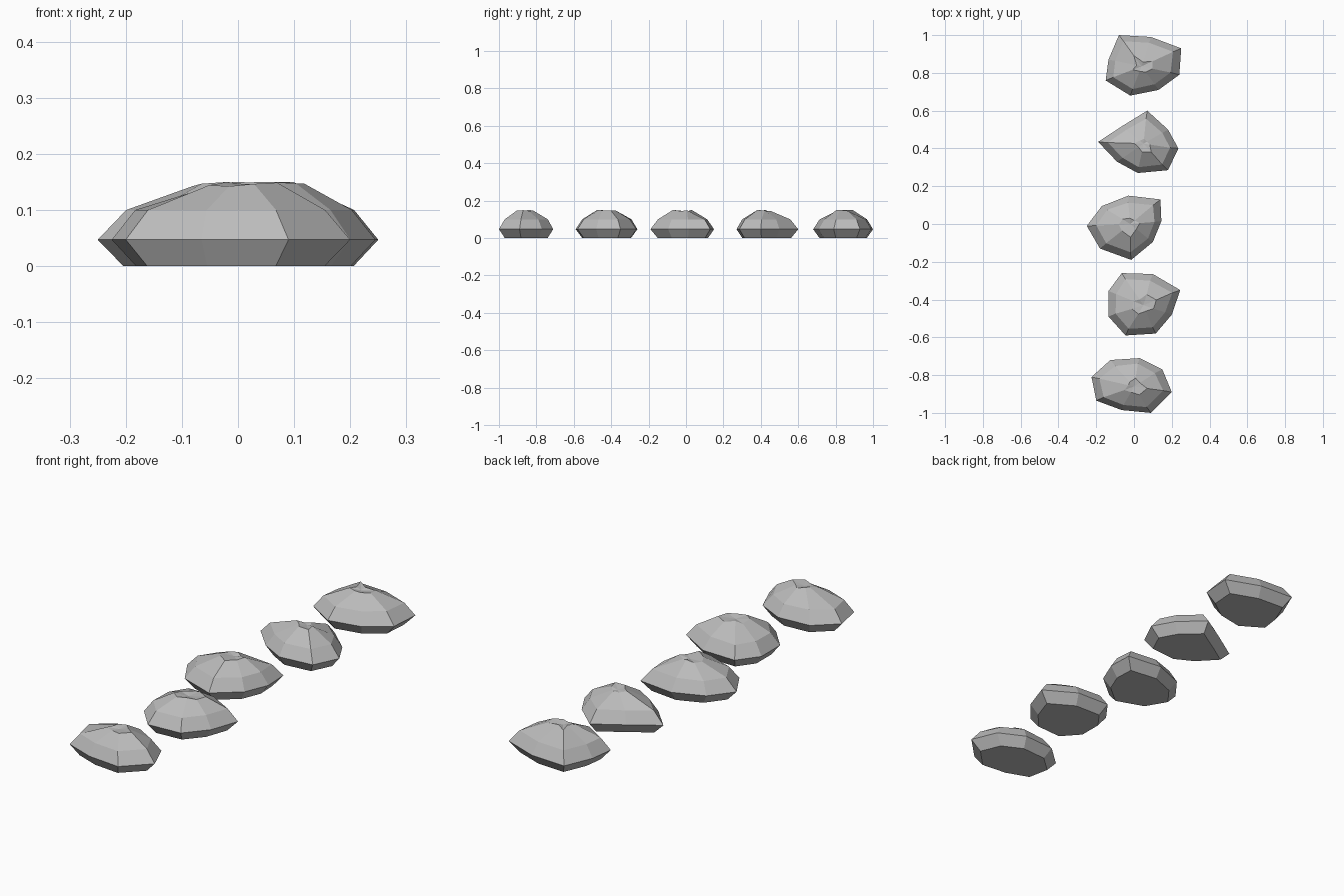
import bpy, bmesh, random
from mathutils import Vector

if "Cube" in bpy.data.objects:
    bpy.data.objects.remove(bpy.data.objects["Cube"])

random.seed(4)

grey = bpy.data.materials.new("stone grey")
grey.diffuse_color = (0.5, 0.5, 0.5, 1)
grey.use_nodes = True
grey.node_tree.nodes["Principled BSDF"].inputs["Base Color"].default_value = grey.diffuse_color

# Each stone: crown centre, then its widest outline (8 corners, clockwise from above)
STONES = [
    ((0.04, 0.835), [(-.08, 1.0), (.09, .99), (.25, .93), (.24, .79),
                     (.13, .71), (-.02, .68), (-.15, .76), (-.135, .87)]),
    ((0.05, 0.425), [(.07, .60), (.18, .50), (.235, .40), (.18, .285),
                     (.02, .27), (-.09, .33), (-.19, .435), (-.06, .52)]),
    ((-0.02, 0.0), [(.14, .13), (.145, .015), (.10, -.095), (-.015, -.19),
                    (-.18, -.13), (-.25, -.01), (-.17, .095), (-.03, .15)]),
    ((0.05, -0.43), [(-.065, -.26), (.10, -.265), (.245, -.35), (.20, -.48),
                     (.115, -.58), (-.045, -.59), (-.135, -.49), (-.135, -.355)]),
    ((0.0, -0.86), [(-.125, -.72), (.03, -.71), (.15, -.77), (.20, -.89),
                    (.09, -1.0), (-.065, -.985), (-.20, -.935), (-.225, -.81)]),
]


def ring(bm, outline, centre, scale, z, jitter=0.0):
    verts = []
    for p in outline:
        s = scale * (1 + random.uniform(-jitter, jitter))
        q = centre + (Vector(p) - centre) * s
        verts.append(bm.verts.new((q.x, q.y, z)))
    return verts


def stone(name, hub, outline):
    bm = bmesh.new()
    hub = Vector(hub)
    middle = sum((Vector(p) for p in outline), Vector((0, 0))) / len(outline)
    # base, widest edge, shoulder and uneven crown
    rings = [ring(bm, outline, middle, 0.79, 0.0),
             ring(bm, outline, middle, 1.0, 0.047),
             ring(bm, outline, middle, 0.78, 0.1, 0.03),
             ring(bm, outline, hub, 0.25, 0.147, 0.5)]
    n = len(outline)
    bm.faces.new(rings[0])
    for a, b in zip(rings, rings[1:]):
        for i in range(n):
            j = (i + 1) % n
            bm.faces.new((a[i], a[j], b[j], b[i]))
    # slightly sunken top
    tip = bm.verts.new((hub.x, hub.y, 0.142))
    for i in range(n):
        bm.faces.new((rings[3][i], rings[3][(i + 1) % n], tip))
    for v in rings[3]:
        v.co.z = random.uniform(0.141, 0.15)
    rings[3][random.randrange(n)].co.z = 0.15
    bmesh.ops.recalc_face_normals(bm, faces=bm.faces)
    me = bpy.data.meshes.new(name)
    bm.to_mesh(me)
    bm.free()
    me.materials.append(grey)
    bpy.context.collection.objects.link(bpy.data.objects.new(name, me))


for k, (hub, outline) in enumerate(STONES):
    stone(f"stone_{k + 1}", hub, outline)
